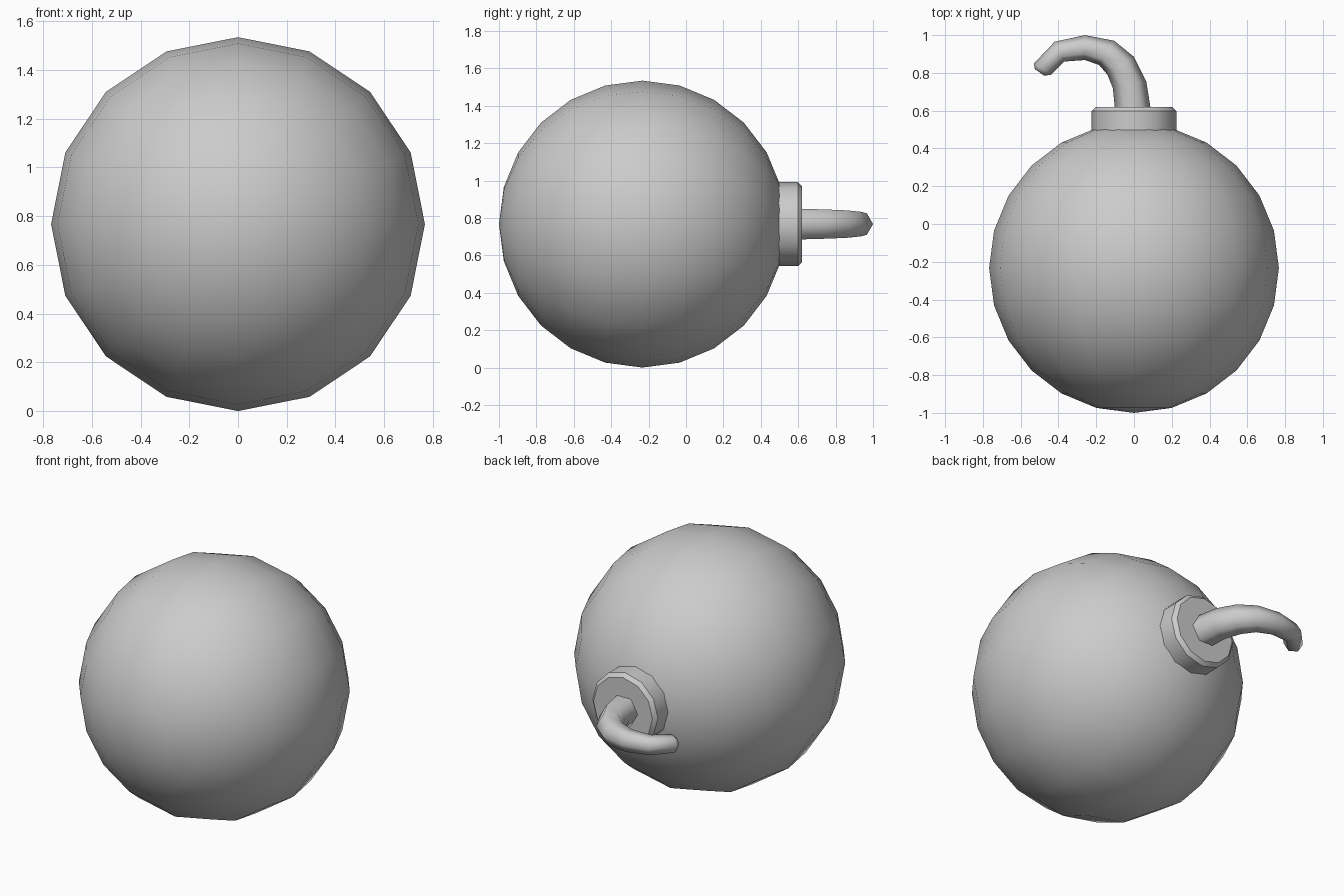
import bpy, bmesh, math
from mathutils import Vector

if "Cube" in bpy.data.objects:
    bpy.data.objects.remove(bpy.data.objects["Cube"])

R = 0.767
CZ = 0.767  # height of the common axis


def finish(bm, name, angle):
    bmesh.ops.recalc_face_normals(bm, faces=bm.faces)
    mesh = bpy.data.meshes.new(name)
    bm.to_mesh(mesh)
    bm.free()
    obj = bpy.data.objects.new(name, mesh)
    bpy.context.collection.objects.link(obj)
    bpy.ops.object.select_all(action='DESELECT')
    obj.select_set(True)
    bpy.context.view_layer.objects.active = obj
    bpy.ops.object.shade_smooth_by_angle(angle=math.radians(angle))
    return obj


def loft(rings, name, angle):
    """Skin a list of equal-length point rings and cap both ends."""
    bm = bmesh.new()
    loops = [[bm.verts.new(p) for p in ring] for ring in rings]
    n = len(loops[0])
    for a, b in zip(loops, loops[1:]):
        for i in range(n):
            j = (i + 1) % n
            bm.faces.new((a[i], a[j], b[j], b[i]))
    bm.faces.new(loops[0])
    bm.faces.new(loops[-1])
    return finish(bm, name, angle)


# Round body, poles along y
bm = bmesh.new()
bmesh.ops.create_uvsphere(bm, u_segments=16, v_segments=12, radius=R)
body = finish(bm, "body", 40)
body.rotation_euler.x = -math.pi / 2
body.location = (0, R - 1, CZ)

# Twelve-sided collar with a small bevelled rim
profile = [(0.225, 0.42), (0.225, 0.598), (0.203, 0.62)]
loft([[(r * math.cos(k * math.pi / 6), y, CZ + r * math.sin(k * math.pi / 6))
       for k in range(12)] for r, y in profile], "collar", 35)

# Tapering six-sided fuse: outer and inner edge of the curve at each ring
edges = [((0.09, 0.60), (-0.10, 0.60)),
         ((0.065, 0.755), (-0.112, 0.72)),
         ((0.0, 0.885), (-0.14, 0.79)),
         ((-0.105, 0.97), (-0.185, 0.842)),
         ((-0.26, 1.0), (-0.26, 0.868)),
         ((-0.42, 0.965), (-0.37, 0.86)),
         ((-0.53, 0.85), (-0.44, 0.79)),
         ((-0.525, 0.82), (-0.475, 0.785))]
rings = []
for outer, inner in edges:
    o, i = Vector((*outer, CZ)), Vector((*inner, CZ))
    mid, half = (o + i) / 2, (o - i) / 2
    up = Vector((0, 0, half.length))
    rings.append([mid + half * math.cos(k * math.pi / 3) + up * math.sin(k * math.pi / 3)
                  for k in range(6)])
loft(rings, "fuse", 62)
